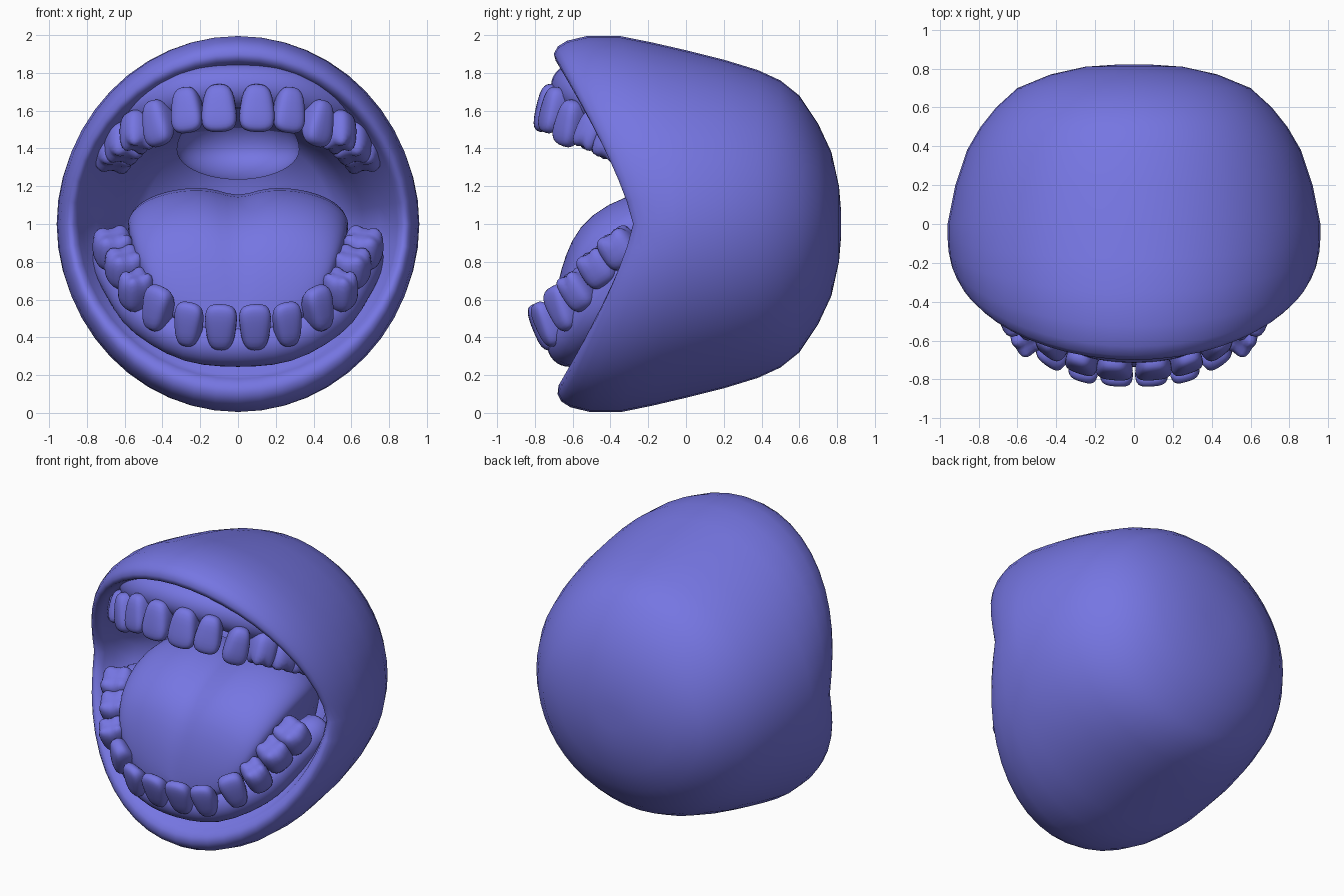
import bpy, bmesh, math
from mathutils import Matrix, Vector

if "Cube" in bpy.data.objects:
    bpy.data.objects.remove(bpy.data.objects["Cube"])

COLOUR = (0.18, 0.18, 0.76, 1)
mat = bpy.data.materials.new("periwinkle")
mat.use_nodes = True
mat.diffuse_color = COLOUR
mat.node_tree.nodes["Principled BSDF"].inputs["Base Color"].default_value = COLOUR


def finish(name, bm, subdivide=0, mirror=False):
    bmesh.ops.recalc_face_normals(bm, faces=bm.faces)
    mesh = bpy.data.meshes.new(name)
    bm.to_mesh(mesh)
    bm.free()
    mesh.materials.append(mat)
    mesh.polygons.foreach_set("use_smooth", [True] * len(mesh.polygons))
    obj = bpy.data.objects.new(name, mesh)
    bpy.context.collection.objects.link(obj)
    if mirror:
        mod = obj.modifiers.new("mirror", "MIRROR")
        mod.use_mirror_merge = False
    if subdivide:
        mod = obj.modifiers.new("smooth", "SUBSURF")
        mod.levels = mod.render_levels = subdivide


def loft(name, rings, subdivide=0):
    """Skin a list of equal point rings and close both ends with fans."""
    bm = bmesh.new()
    rows = [[bm.verts.new(p) for p in ring] for ring in rings]
    n = len(rows[0])
    for a, b in zip(rows, rows[1:]):
        for i in range(n):
            j = (i + 1) % n
            bm.faces.new((a[i], a[j], b[j], b[i]))
    for row in (rows[0], rows[-1]):
        hub = bm.verts.new(sum((v.co for v in row), Vector()) / n)
        for i in range(n):
            bm.faces.new((row[i], row[(i + 1) % n], hub))
    finish(name, bm, subdivide)


N = 48
ANGLES = [math.tau * i / N for i in range(N)]


def mouth_ring(top, bottom, width, y_top, y_side, y_bottom):
    """Oval ring whose top and bottom reach further forward than its sides."""
    ring = []
    for a in ANGLES:
        s = math.sin(a)
        y_end = y_top if s > 0 else y_bottom
        ring.append(Vector((width * math.cos(a),
                            y_side + (y_end - y_side) * abs(s) ** 1.25,
                            1 + s * (top - 1 if s > 0 else 1 - bottom))))
    return ring


# Outer head: y, half width, half height from the back to the middle
rings = [mouth_ring(1 + h, 1 - h, w, y, y, y) for y, w, h in [
    (.82, .1, .08), (.81, .25, .2), (.77, .43, .38), (.7, .6, .53),
    (.6, .71, .68), (.5, .79, .76), (.38, .86, .815), (.2, .92, .87), (0, .96, .92)]]
# Front of the head out to the curved rim: fraction, half width, half height
for u, w, h in [(.25, .96, .96), (.5, .955, .995), (.75, .94, .995),
                (.9, .92, .97), (.97, .905, .94), (1, .89, .9)]:
    rings.append(mouth_ring(1 + h, 1 - h, w, -.7 * u, -.28 * u, -.68 * u))
# Rolled lip, shallow groove, cheeks and throat
for spec in [(1.865, .145, .87, -.69, -.275, -.675), (1.85, .18, .845, -.64, -.24, -.63),
             (1.83, .2, .82, -.6, -.16, -.58), (1.72, .28, .75, -.55, -.04, -.56),
             (1.6, .4, .66, -.36, .1, -.36), (1.55, .5, .61, 0, .25, .05),
             (1.48, .65, .5, .35, .38, .35), (1.2, .85, .15, .46, .46, .46)]:
    rings.append(mouth_ring(*spec))
loft("head_shell", rings)

# Tongue: y, half width, top height, with a groove down the middle
rings = []
for y, w, top in [(-.7, .16, .58), (-.68, .32, .72), (-.64, .44, .86),
                  (-.57, .52, 1.01), (-.42, .57, 1.13), (-.2, .59, 1.21),
                  (.05, .57, 1.22), (.3, .45, 1.12)]:
    ring = []
    for a in ANGLES:
        c, s = math.cos(a), math.sin(a)
        x = w * math.copysign(abs(c) ** .8, c)
        mid = top - min(.2, (top - .42) / 2)
        z = mid + s * (top - mid if s > 0 else mid - .42)
        if s > 0:
            z -= .07 * math.exp(-abs(x) / .12) * s
        ring.append((x, y, z))
    rings.append(ring)
loft("tongue", rings, 1)

# Soft palate: hollow bowl, open to the front
bm = bmesh.new()
bmesh.ops.create_uvsphere(bm, u_segments=32, v_segments=20, radius=1)
bmesh.ops.delete(bm, geom=[v for v in bm.verts if v.co.y < -.05], context="VERTS")
for v in bm.verts:
    height = .22 if v.co.z > 0 else .16
    v.co = Vector((v.co.x * .325, v.co.y * .3 - .05, v.co.z * height + 1.395))
finish("soft_palate", bm)


def add_tooth(bm, place, half, yaw, tilt, upper, molar):
    """Rounded block, with a thin cutting edge or four soft cusps."""
    tooth = bmesh.new()
    bmesh.ops.create_cube(tooth, size=2)
    bmesh.ops.subdivide_edges(tooth, edges=tooth.edges, cuts=6, use_grid_fill=True)
    for v in tooth.verts:
        v.co /= sum(abs(c) ** 3 for c in v.co) ** (1 / 3)
        x, y, z = v.co
        if molar:
            if z > .4:
                z += min(abs(x), .5) * min(abs(y), .5) - .15
        else:
            x, y = x * (.9 + .14 * z), y * (.8 - .3 * z)
        v.co = Vector((x * half[0], y * half[1], z * half[2]))
    m = Matrix.Rotation(math.radians(tilt), 4, "X") @ Matrix.Rotation(math.radians(yaw), 4, "Z")
    if upper:
        m = m @ Matrix.Rotation(math.pi, 4, "Y")
    tooth.transform(Matrix.Translation(place) @ m)
    temp = bpy.data.meshes.new("temp")
    tooth.to_mesh(temp)
    tooth.free()
    bm.from_mesh(temp)
    bpy.data.meshes.remove(temp)


# Half arches of tooth centres, front to back
UPPER = [(.1, -.73, 1.61), (.27, -.7, 1.6), (.42, -.61, 1.53),
         (.53, -.49, 1.49), (.6, -.38, 1.43), (.65, -.28, 1.385)]
LOWER = [(.09, -.75, .46), (.26, -.73, .475), (.42, -.65, .56),
         (.54, -.57, .65), (.6, -.46, .77), (.66, -.35, .87)]
SIZES = [(.1, .08, .13), (.09, .08, .125), (.085, .095, .125),
         (.08, .09, .11), (.095, .1, .105), (.1, .105, .105)]
YAWS = [5, 20, 40, 58, 68, 74]

for name, arch, upper in (("upper", UPPER, True), ("lower", LOWER, False)):
    bm = bmesh.new()
    for i, place in enumerate(arch):
        half = Vector(SIZES[i])
        if not upper and i < 2:
            half.x *= .9
        add_tooth(bm, place, half, YAWS[i], -24 if upper else 33, upper, i > 2)
    finish(name + "_teeth", bm, mirror=True)

    # Gum: a thick tube following the roots
    root = Vector((-.01, .13, .12 if upper else -.1))
    path = [Vector(p) + root for p in arch]
    path.append(path[-1] + Vector((.03, .16, -.03 if upper else .08)))
    path = [Vector((-p.x, p.y, p.z)) for p in reversed(path)] + path
    rings = []
    for i, p in enumerate(path):
        along = (path[min(i + 1, len(path) - 1)] - path[max(i - 1, 0)]).normalized()
        side = along.cross(Vector((0, 0, 1))).normalized()
        up = side.cross(along)
        rings.append([p + .12 * (side * math.cos(a) + up * math.sin(a))
                      for a in ANGLES[::3]])
    loft(name + "_gum", rings, 1)
